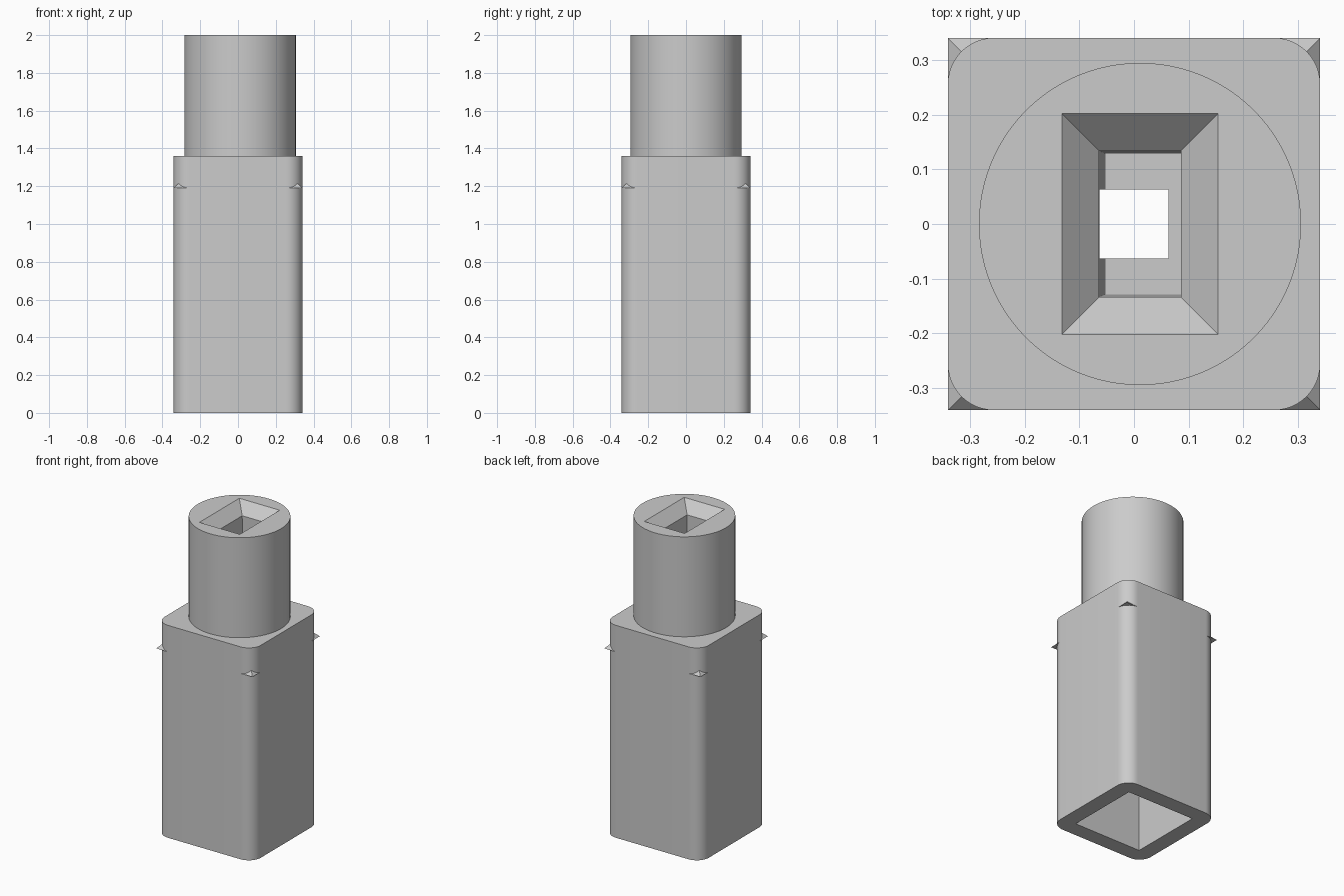
import bpy, bmesh
from math import cos, sin, pi, radians

cube = bpy.data.objects.get("Cube")
if cube:
    bpy.data.objects.remove(cube, do_unlink=True)

grey = bpy.data.materials.new("plain grey")
grey.use_nodes = True
color = (0.6, 0.6, 0.6, 1)
grey.diffuse_color = color
grey.node_tree.nodes["Principled BSDF"].inputs["Base Color"].default_value = color


def rect(x0, x1, y0, y1):
    return [(x0, y0), (x1, y0), (x1, y1), (x0, y1)]


def square(h):
    return rect(-h, h, -h, h)


def circle(cx, r, n=96):
    return [(cx + r * cos(2 * pi * i / n), r * sin(2 * pi * i / n)) for i in range(n)]


def rounded_square(h, r, n=12):
    pts = []
    for q, (sx, sy) in enumerate([(1, 1), (-1, 1), (-1, -1), (1, -1)]):
        for i in range(n + 1):
            a = pi / 2 * (q + i / n)
            pts.append((sx * (h - r) + r * cos(a), sy * (h - r) + r * sin(a)))
    return pts


def loft(name, sections):
    """Closed solid through (z, outline) sections, bottom to top."""
    bm = bmesh.new()
    rings = [[bm.verts.new((x, y, z)) for x, y in outline] for z, outline in sections]
    n = len(rings[0])
    bm.faces.new(rings[0][::-1])
    bm.faces.new(rings[-1])
    for a, b in zip(rings, rings[1:]):
        for i in range(n):
            j = (i + 1) % n
            bm.faces.new((a[i], a[j], b[j], b[i]))
    mesh = bpy.data.meshes.new(name)
    bm.to_mesh(mesh)
    bm.free()
    mesh.materials.append(grey)
    obj = bpy.data.objects.new(name, mesh)
    bpy.context.collection.objects.link(obj)
    return obj


def finish(obj, cutters):
    """Cut the openings, then smooth the rounded sides."""
    bpy.ops.object.select_all(action='DESELECT')
    obj.select_set(True)
    bpy.context.view_layer.objects.active = obj
    for cutter in cutters:
        mod = obj.modifiers.new("opening", 'BOOLEAN')
        mod.operation = 'DIFFERENCE'
        mod.solver = 'EXACT'
        mod.object = cutter
        bpy.ops.object.modifier_apply(modifier=mod.name)
    bpy.ops.object.shade_smooth_by_angle(angle=radians(30))


HALF, SHOULDER, CEILING, TOP = 0.341, 1.36, 1.19, 2.0

# Main parts: hollow square housing, round stem, hipped inner roof with exposed corners
outline = rounded_square(HALF, 0.085)
housing = loft("housing", [(0, outline), (SHOULDER, outline)])
disc = circle(0.011, 0.295)
stem = loft("stem", [(SHOULDER, disc), (TOP, disc)])
roof = loft("inner_roof", [(CEILING, square(HALF)),
                           (SHOULDER - 0.01, square(HALF - SHOULDER + 0.01 + CEILING))])

# Openings: lower cavity, square passage, chamfered stem socket
cavity = loft("cavity_cutter", [(-0.1, square(0.24)), (CEILING, square(0.24))])
passage = loft("passage_cutter", [(1.0, square(0.063)), (1.92, square(0.063))])
mouth = rect(-0.132, 0.154, -0.202, 0.202)
socket = loft("socket_cutter", [
    (SHOULDER - 0.1, rect(-0.05, 0.086, -0.128, 0.128)),
    (TOP - 0.068, rect(-0.064, 0.086, -0.134, 0.134)),
    (TOP, mouth),
    (TOP + 0.05, mouth)])

finish(housing, [cavity, passage])
finish(stem, [socket, passage])
finish(roof, [passage])

for cutter in (cavity, passage, socket):
    bpy.data.objects.remove(cutter, do_unlink=True)
